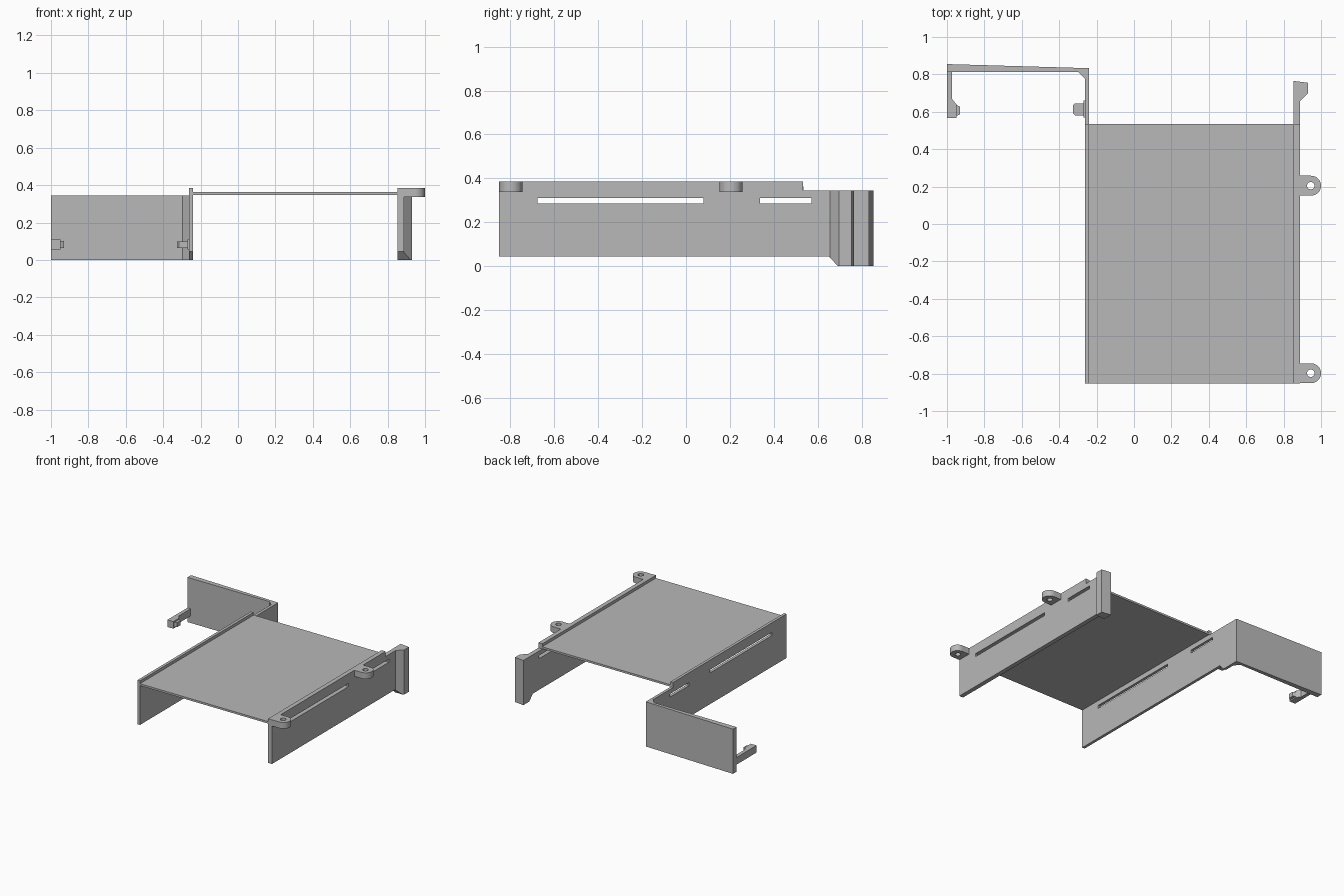
import bpy, bmesh
from math import sin, cos, pi

cube = bpy.data.objects.get("Cube")
if cube:
    bpy.data.objects.remove(cube, do_unlink=True)

grey = bpy.data.materials.new("plain_grey")
grey.use_nodes = True
colour = (0.48, 0.48, 0.48, 1)
grey.diffuse_color = colour
grey.node_tree.nodes["Principled BSDF"].inputs["Base Color"].default_value = colour


def prism(name, outline, low, high, axis="z"):
    """Extrude a 2D outline: (x, y) along z, or (y, z) along x."""
    bm = bmesh.new()
    place = (lambda a, b: (a, b, low)) if axis == "z" else (lambda a, b: (low, a, b))
    face = bm.faces.new([bm.verts.new(place(a, b)) for a, b in outline])
    moved = bmesh.ops.extrude_face_region(bm, geom=[face])["geom"]
    offset = (0, 0, high - low) if axis == "z" else (high - low, 0, 0)
    bmesh.ops.translate(bm, vec=offset, verts=[g for g in moved if isinstance(g, bmesh.types.BMVert)])
    bmesh.ops.recalc_face_normals(bm, faces=bm.faces)
    mesh = bpy.data.meshes.new(name)
    bm.to_mesh(mesh)
    bm.free()
    mesh.materials.append(grey)
    obj = bpy.data.objects.new(name, mesh)
    bpy.context.collection.objects.link(obj)
    return obj


def box(name, x0, x1, y0, y1, z0, z1):
    return prism(name, [(x0, y0), (x1, y0), (x1, y1), (x0, y1)], z0, z1)


def combine(obj, cutter, operation):
    """Apply a boolean and discard the cutter."""
    cutter.hide_render = True
    mod = obj.modifiers.new("cut", "BOOLEAN")
    mod.operation, mod.object, mod.solver = operation, cutter, "EXACT"
    graph = bpy.context.evaluated_depsgraph_get()
    graph.update()
    mesh = bpy.data.meshes.new_from_object(obj.evaluated_get(graph))
    obj.modifiers.clear()
    obj.data = mesh
    bpy.data.objects.remove(cutter, do_unlink=True)


def arc(cx, cy, radius, start, end, steps):
    return [(cx + radius * cos(start + (end - start) * i / steps),
             cy + radius * sin(start + (end - start) * i / steps)) for i in range(steps + 1)]


FRONT, STEP, TOP, SHOULDER, BASE = -0.852, 0.532, 0.385, 0.345, 0.045
side_profile = [(FRONT, BASE), (0.65, BASE), (0.692, 0), (0.9, 0), (0.9, SHOULDER),
                (STEP, SHOULDER), (STEP, TOP), (FRONT, TOP)]

# Plan shapes of the two walls with their rear ends
bracket_plan = [(-0.262, FRONT), (-0.24, FRONT), (-0.24, 0.833), (-1, 0.855),
                (-1, 0.812), (-0.298, 0.812), (-0.262, 0.776)]
hook_plan = [(0.853, FRONT), (0.887, FRONT), (0.887, 0.656), (0.93, 0.698),
             (0.93, 0.755), (0.853, 0.765)]

for name, plan in (("side_wall_and_rear_panel", bracket_plan), ("side_wall_with_hook", hook_plan)):
    wall = prism(name, plan, -0.1, 0.5)
    combine(wall, prism("profile_cutter", side_profile, -1.2, 1.2, "x"), "INTERSECT")
    for y0, y1 in ((-0.677, 0.08), (0.336, 0.572)):
        combine(wall, box("slot_cutter", -1.2, 1.2, y0, y1, 0.286, 0.31), "DIFFERENCE")

# Deck between the walls
box("deck", -0.241, 0.854, FRONT, STEP + 0.003, 0.348, 0.363)

# Screw lugs with through holes
for name, cy in (("front_lug", -0.798), ("rear_lug", 0.205)):
    r = 0.053
    lug = prism(name, [(0.886, cy - r)] + arc(0.947, cy, r, -pi / 2, pi / 2, 20) + [(0.886, cy + r)],
                0.337, TOP)
    combine(lug, prism("hole_cutter", arc(0.945, cy, 0.02, 0, 2 * pi * 19 / 20, 19), 0.2, 0.5), "DIFFERENCE")

# Clip arm reaching forward from the rear panel
prism("clip_arm", [(-1, 0.813), (-1, 0.568), (-0.95, 0.568), (-0.95, 0.64),
                   (-0.972, 0.668), (-0.972, 0.813)], 0.055, 0.11)
prism("clip_arm_pin", [(-0.951, 0.578), (-0.93, 0.586), (-0.93, 0.626), (-0.951, 0.638)], 0.065, 0.1)

# Matching pin on the side wall
box("wall_pin_pad", -0.27, -0.261, 0.57, 0.66, 0.055, 0.11)
prism("wall_pin", [(-0.269, 0.58), (-0.315, 0.58), (-0.325, 0.59), (-0.325, 0.635),
                   (-0.315, 0.645), (-0.269, 0.645)], 0.065, 0.098)
